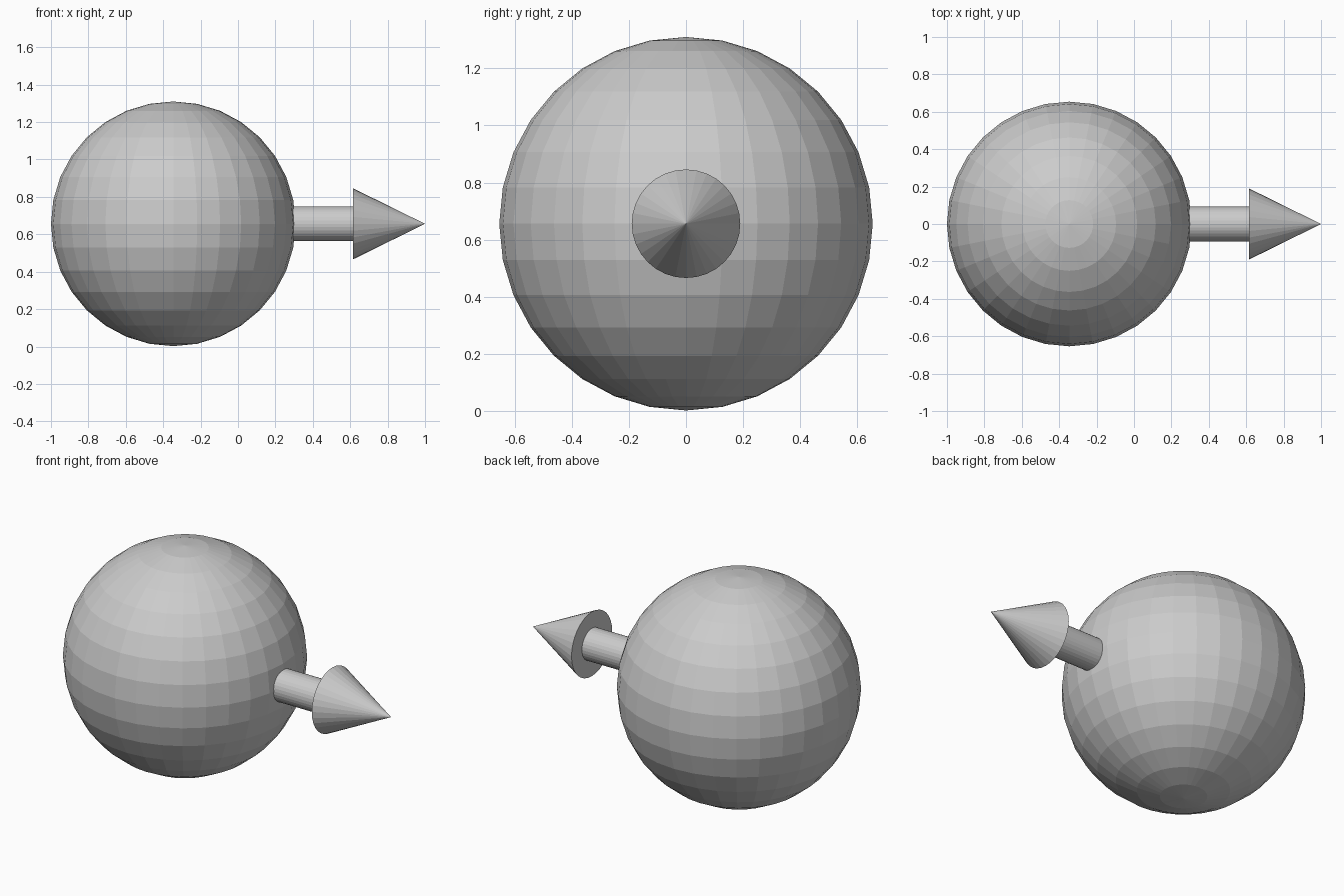
import bpy
from math import pi

if "Cube" in bpy.data.objects:
    bpy.data.objects.remove(bpy.data.objects["Cube"])

AXIS_Z = 0.656          # height of the sphere centre and arrow axis
ALONG_X = (0, pi / 2, 0)

# Large low-poly ball
bpy.ops.mesh.primitive_uv_sphere_add(segments=32, ring_count=16, radius=0.654,
                                     location=(-0.346, 0, AXIS_Z))
bpy.context.object.name = "ball"


def arrow_part(name, x0, x1, r0, r1):
    """Round part running along x from x0 to x1, with end radii r0 and r1."""
    bpy.ops.mesh.primitive_cone_add(vertices=32, radius1=r0, radius2=r1,
                                    depth=x1 - x0, rotation=ALONG_X,
                                    location=((x0 + x1) / 2, 0, AXIS_Z))
    bpy.context.object.name = name


# Arrow pointing to +x: shaft set into the ball, cone head at the tip
arrow_part("arrow_shaft", 0.27, 0.615, 0.093, 0.093)
arrow_part("arrow_head", 0.615, 1.0, 0.19, 0.0)
